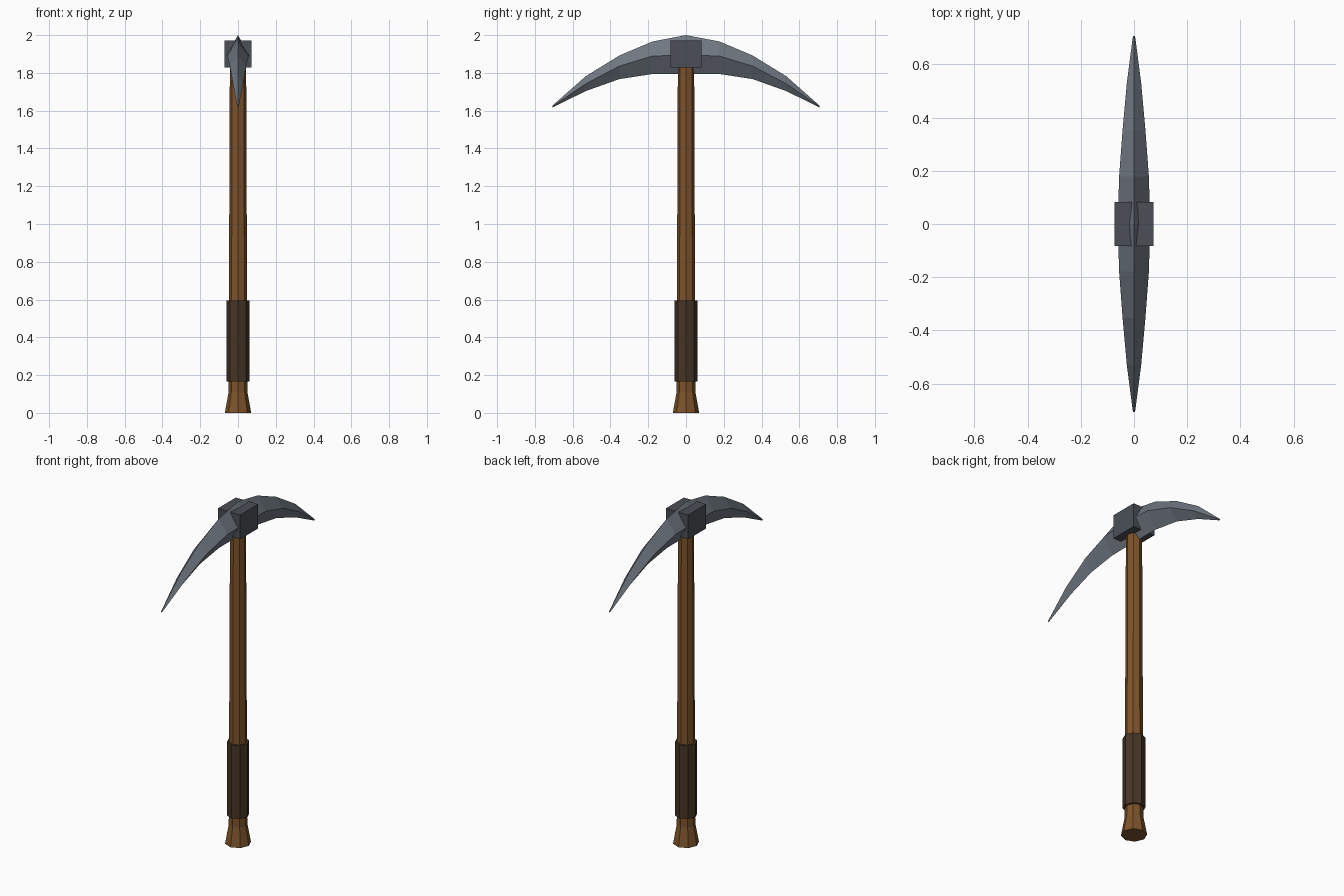
import bpy, bmesh, math

cube = bpy.data.objects.get("Cube")
if cube:
    bpy.data.objects.remove(cube, do_unlink=True)


def material(name, rgb):
    mat = bpy.data.materials.new(name)
    mat.use_nodes = True
    mat.diffuse_color = (*rgb, 1)
    bsdf = next(n for n in mat.node_tree.nodes if n.type == 'BSDF_PRINCIPLED')
    bsdf.inputs["Base Color"].default_value = (*rgb, 1)
    return mat


wood = material("brown wood", (0.205, 0.088, 0.024))
leather = material("dark leather", (0.062, 0.036, 0.018))
steel = material("grey steel", (0.16, 0.185, 0.22))
iron = material("dark iron", (0.07, 0.078, 0.097))


def loft(name, rings, mat):
    """Skin a list of equal-length point rings and cap both ends."""
    bm = bmesh.new()
    loops = [[bm.verts.new(p) for p in ring] for ring in rings]
    n = len(loops[0])
    for a, b in zip(loops, loops[1:]):
        for i in range(n):
            j = (i + 1) % n
            bm.faces.new((a[i], a[j], b[j], b[i]))
    bm.faces.new(loops[0])
    bm.faces.new(loops[-1])
    bmesh.ops.recalc_face_normals(bm, faces=bm.faces)
    mesh = bpy.data.meshes.new(name)
    bm.to_mesh(mesh)
    bm.free()
    mesh.materials.append(mat)
    obj = bpy.data.objects.new(name, mesh)
    bpy.context.collection.objects.link(obj)
    return obj


def octagon(r, z):
    corners = [math.tau * i / 8 for i in range(8)]
    return [(r * math.cos(a), r * math.sin(a), z) for a in corners]


# Handle with flared foot, and the grip wrapped around it
loft("handle", [octagon(0.07, 0), octagon(0.05, 0.11), octagon(0.043, 1.9)], wood)
loft("grip_wrap", [octagon(0.06, 0.165), octagon(0.06, 0.595)], leather)

# Curved diamond-section blade: y, half width, top, ridge, bottom
half = [
    (0.0, 0.061, 2.0, 1.895, 1.795),
    (0.178, 0.056, 1.966, 1.889, 1.794),
    (0.353, 0.043, 1.892, 1.836, 1.767),
    (0.53, 0.027, 1.783, 1.743, 1.704),
    (0.707, 0.004, 1.627, 1.622, 1.617),
]
stations = [(-y, *rest) for y, *rest in reversed(half[1:])] + half
loft("pick_blade",
     [[(0, y, top), (w, y, mid), (0, y, low), (-w, y, mid)]
      for y, w, top, mid, low in stations], steel)

# Block that joins the blade to the handle
bpy.ops.mesh.primitive_cube_add(size=1, location=(0, 0, 1.9))
block = bpy.context.object
block.name = "head_block"
block.scale = (0.145, 0.166, 0.142)
block.data.materials.append(iron)
